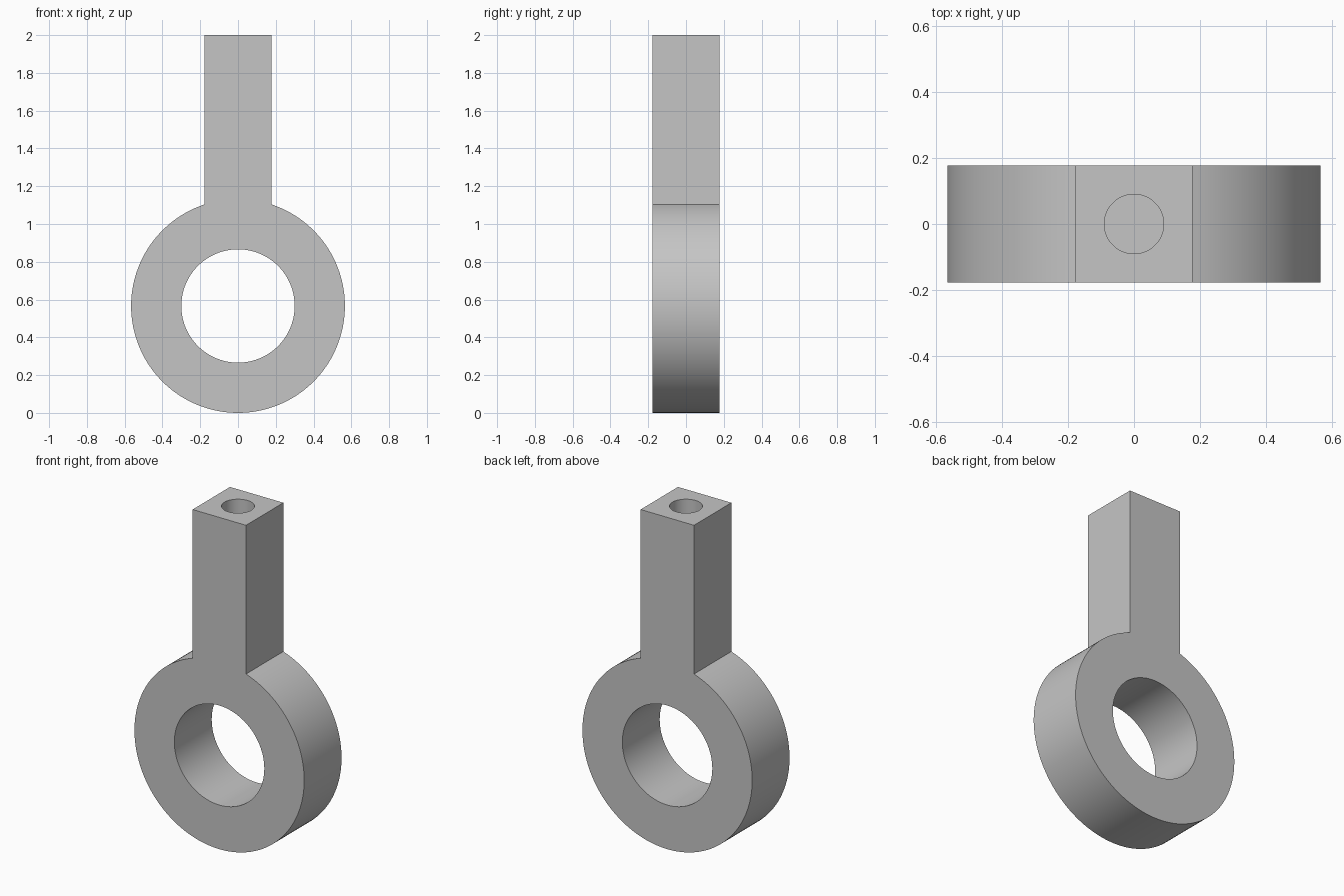
import bpy
import bmesh
import math

if "Cube" in bpy.data.objects:
    bpy.data.objects.remove(bpy.data.objects["Cube"], do_unlink=True)

RADIUS = 0.566      # outer ring radius, also its centre height
BORE = 0.30
HALF = 0.178        # half width of the shank and half thickness of the ring
TOP = 2.0
HOLE = 0.09
HOLE_DEPTH = 0.6
SEGMENTS = 128

# Plain grey metal
grey = bpy.data.materials.new("grey metal")
grey.use_nodes = True
colour = (0.56, 0.56, 0.56, 1)
grey.diffuse_color = colour
grey.node_tree.nodes["Principled BSDF"].inputs["Base Color"].default_value = colour

# Outline: ring arc running below the shank, closed by the shank's top corners
start = math.asin(HALF / RADIUS)
sweep = 2 * (math.pi - start)
outline = [(HALF, TOP)]
for i in range(SEGMENTS + 1):
    a = start + sweep * i / SEGMENTS
    outline.append((RADIUS * math.sin(a), RADIUS + RADIUS * math.cos(a)))
outline.append((-HALF, TOP))

bm = bmesh.new()
face = bm.faces.new([bm.verts.new((x, -HALF, z)) for x, z in outline])
result = bmesh.ops.extrude_face_region(bm, geom=[face])
moved = [v for v in result["geom"] if isinstance(v, bmesh.types.BMVert)]
bmesh.ops.translate(bm, verts=moved, vec=(0, 2 * HALF, 0))
bmesh.ops.recalc_face_normals(bm, faces=bm.faces)
mesh = bpy.data.meshes.new("eye_bolt_body")
bm.to_mesh(mesh)
bm.free()
mesh.materials.append(grey)
body = bpy.data.objects.new("eye_bolt_body", mesh)
bpy.context.collection.objects.link(body)


def drill(name, radius, depth, location, rotation=(0, 0, 0)):
    """Cut a round hole in the body and discard the cutter."""
    bpy.ops.mesh.primitive_cylinder_add(vertices=96, radius=radius, depth=depth,
                                        location=location, rotation=rotation)
    cutter = bpy.context.object
    cutter.name = name
    cutter.hide_render = True
    cutter.data.materials.append(grey)
    cut = body.modifiers.new(name, "BOOLEAN")
    cut.operation = "DIFFERENCE"
    cut.solver = "EXACT"
    cut.object = cutter
    bpy.ops.object.select_all(action="DESELECT")
    body.select_set(True)
    bpy.context.view_layer.objects.active = body
    bpy.ops.object.modifier_apply(modifier=name)
    bpy.data.objects.remove(cutter, do_unlink=True)


# Ring bore through the eye, and blind hole down the shank
drill("ring_bore", BORE, 1, (0, 0, RADIUS), (math.pi / 2, 0, 0))
drill("shank_hole", HOLE, 2 * HOLE_DEPTH, (0, 0, TOP))

bpy.ops.object.shade_smooth_by_angle(angle=math.radians(30))
